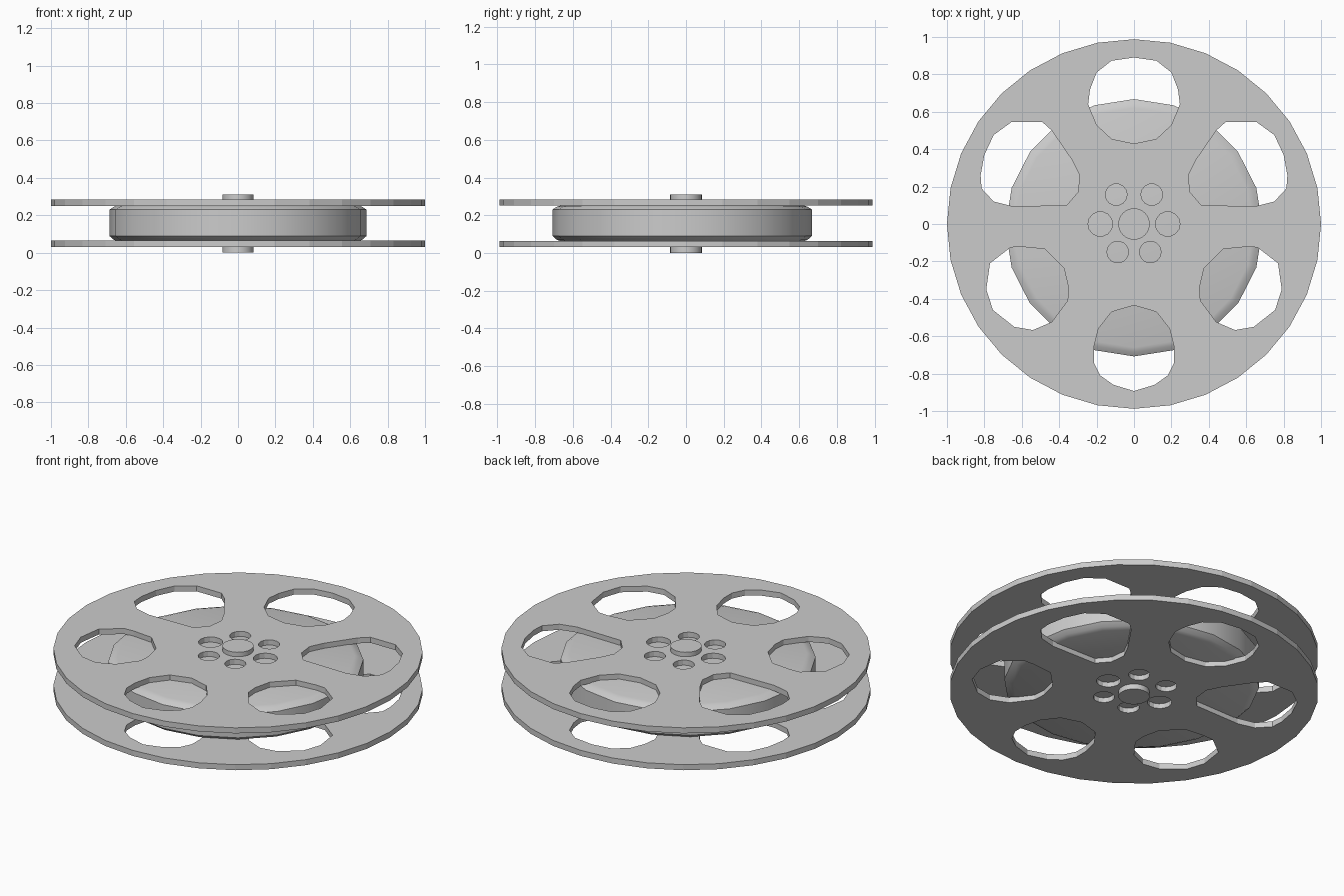
import bpy
from math import cos, sin, tau, radians

if "Cube" in bpy.data.objects:
    bpy.data.objects.remove(bpy.data.objects["Cube"])


def ring(r, n, cx=0.0, cy=0.0, sy=1.0, start=0.0):
    return [(cx + r * cos(start + tau * i / n), cy + sy * r * sin(start + tau * i / n))
            for i in range(n)]


def mirror(pts):
    return [(-x, y) for x, y in reversed(pts)]


def lathe(name, profile, n, cy=0.0):
    """Closed turned solid from (radius, z) points, bottom to top."""
    verts = [(x, y, z) for r, z in profile for x, y in ring(r, n, 0, cy, 1, tau / 4)]
    faces = [(k * n + i, k * n + (i + 1) % n, (k + 1) * n + (i + 1) % n, (k + 1) * n + i)
             for k in range(len(profile) - 1) for i in range(n)]
    last = (len(profile) - 1) * n
    faces += [tuple(reversed(range(n))), tuple(range(last, last + n))]
    me = bpy.data.meshes.new(name)
    me.from_pydata(verts, [], faces)
    ob = bpy.data.objects.new(name, me)
    bpy.context.collection.objects.link(ob)
    bpy.ops.object.select_all(action='DESELECT')
    ob.select_set(True)
    bpy.context.view_layer.objects.active = ob
    bpy.ops.object.shade_smooth_by_angle(angle=radians(30))
    return ob


# Window outlines cut through each flange (right-hand halves / right-hand windows)
top_half = [(0, .43), (.12, .455), (.20, .53), (.245, .64), (.235, .72), (.20, .81), (.12, .873)]
top_win = top_half + [(0, .89)] + mirror(top_half[1:])
low_half = [(0, -.893), (.11, -.86), (.18, -.81), (.215, -.74), (.215, -.66), (.19, -.56), (.12, -.47)]
low_win = low_half + [(0, -.435)] + mirror(low_half[1:])
upper_side = [(.49, .545), (.655, .545), (.75, .476), (.80, .37), (.82, .26), (.815, .19), (.75, .12),
              (.65, .095), (.36, .10), (.30, .17), (.29, .26), (.33, .34), (.44, .50)]
lower_side = [(.355, -.41), (.35, -.34), (.375, -.235), (.476, -.134), (.60, -.122), (.66, -.125),
              (.77, -.21), (.79, -.35), (.754, -.46), (.64, -.55), (.54, -.567), (.44, -.524)]

loops = [ring(1, 32, sy=.988), top_win, low_win]
for win in (upper_side, lower_side):
    loops += [win, mirror(win)]

# Small holes around the hub
for x, y, r in ((.18, 0, .066), (.095, .157, .058), (.087, -.15, .058)):
    for s in (-1, 1):
        loops.append(ring(r, 14, s * x, y))

# Flanges: filled outline with holes, given thickness
half = .0165
for name, z in (("lower_flange", .0475), ("upper_flange", .267)):
    cu = bpy.data.curves.new(name + "_outline", 'CURVE')
    cu.dimensions = '2D'
    cu.fill_mode = 'BOTH'
    cu.extrude = half
    for pts in loops:
        sp = cu.splines.new('POLY')
        sp.points.add(len(pts) - 1)
        for p, (x, y) in zip(sp.points, pts):
            p.co = (x, y, 0, 1)
        sp.use_cyclic_u = True
    tmp = bpy.data.objects.new(name + "_tmp", cu)
    bpy.context.collection.objects.link(tmp)
    bpy.context.view_layer.update()
    me = bpy.data.meshes.new_from_object(tmp.evaluated_get(bpy.context.evaluated_depsgraph_get()))
    bpy.data.objects.remove(tmp)
    ob = bpy.data.objects.new(name, me)
    ob.location.z = z
    for poly in me.polygons:
        poly.use_smooth = False
    bpy.context.collection.objects.link(ob)

# Wound film between the flanges, with chamfered rims
lathe("film_roll", [(.64, .06), (.665, .07), (.688, .09), (.688, .23), (.665, .245), (.64, .253)], 20, -.02)

# Hub sticking out on both sides
lathe("hub", [(.084, 0), (.084, .31)], 24)
